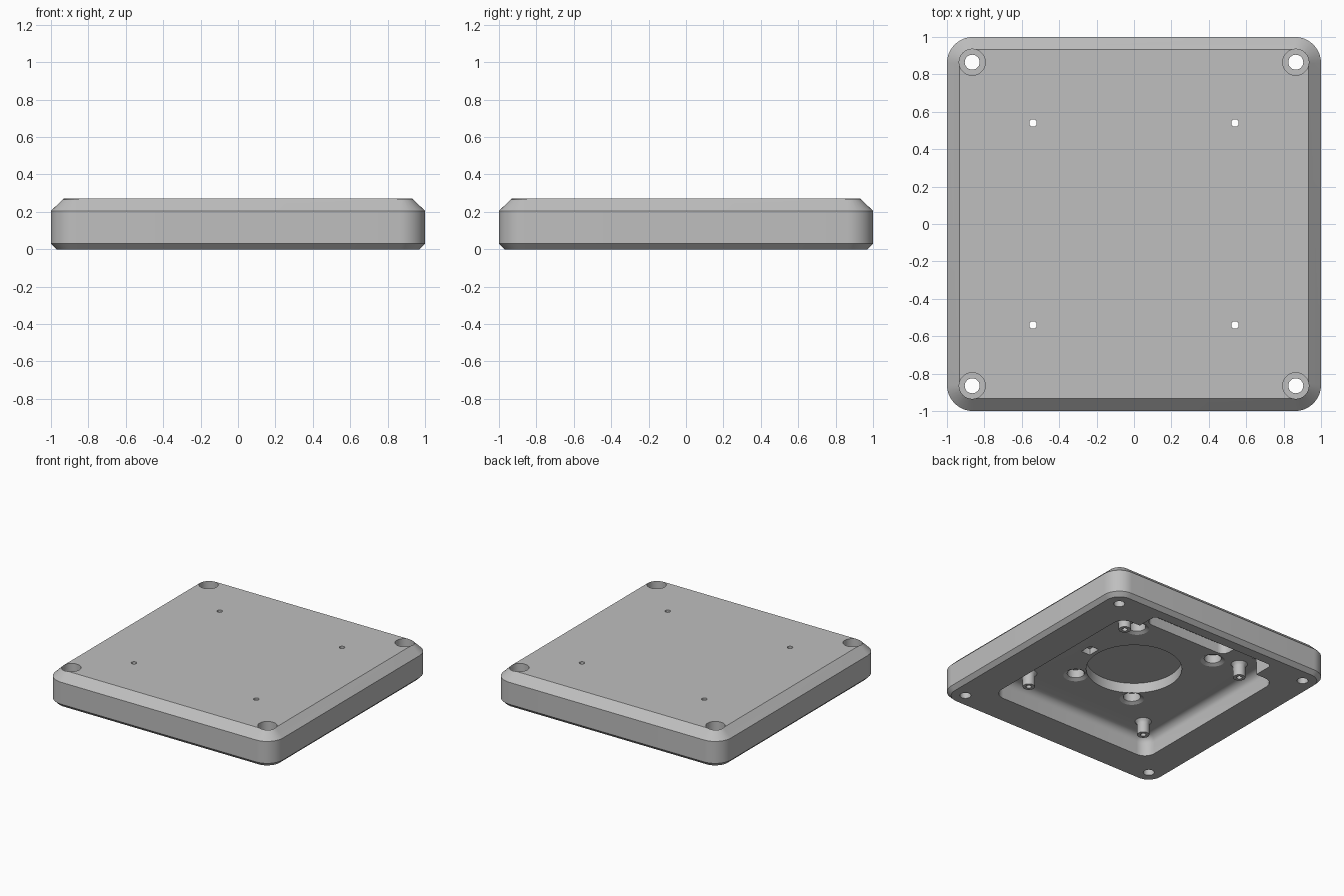
import bpy, bmesh
from math import sin, cos, pi, radians

cube = bpy.data.objects.get("Cube")
if cube:
    bpy.data.objects.remove(cube, do_unlink=True)

grey = bpy.data.materials.new("mid grey")
grey.use_nodes = True
grey.diffuse_color = (0.52, 0.52, 0.52, 1)
grey.node_tree.nodes["Principled BSDF"].inputs["Base Color"].default_value = (0.52, 0.52, 0.52, 1)


def loft(name, rings, closed=False):
    """Skin a stack of equal point rings; cap the ends or join last to first."""
    bm = bmesh.new()
    loops = [[bm.verts.new(p) for p in ring] for ring in rings]
    n = len(loops[0])
    pairs = list(zip(loops, loops[1:]))
    if closed:
        pairs.append((loops[-1], loops[0]))
    else:
        bm.faces.new(loops[0])
        bm.faces.new(loops[-1])
    for a, b in pairs:
        for i in range(n):
            j = (i + 1) % n
            bm.faces.new((a[i], a[j], b[j], b[i]))
    bmesh.ops.recalc_face_normals(bm, faces=bm.faces)
    mesh = bpy.data.meshes.new(name)
    bm.to_mesh(mesh)
    bm.free()
    obj = bpy.data.objects.new(name, mesh)
    bpy.context.collection.objects.link(obj)
    mesh.materials.append(grey)
    return obj


def rounded_block(name, x, y, hx, hy, r, levels, seg=8):
    """Rounded rectangle swept through (height, inset) levels."""
    corners = [(1, 1), (-1, 1), (-1, -1), (1, -1)]
    rings = []
    for z, inset in levels:
        ring = []
        for k, (sx, sy) in enumerate(corners):
            for i in range(seg + 1):
                a = (k + i / seg) * pi / 2
                ring.append((x + sx * (hx - r) + (r - inset) * cos(a),
                             y + sy * (hy - r) + (r - inset) * sin(a), z))
        rings.append(ring)
    return loft(name, rings)


def turned(name, x, y, profile, seg=32, closed=False):
    """Round part from (radius, height) points."""
    return loft(name, [[(x + r * cos(2 * pi * i / seg), y + r * sin(2 * pi * i / seg), z)
                        for i in range(seg)] for r, z in profile], closed)


def cut(target, cutter):
    mod = target.modifiers.new("cut", 'BOOLEAN')
    mod.operation = 'DIFFERENCE'
    mod.solver = 'EXACT'
    mod.object = cutter
    bpy.context.view_layer.objects.active = target
    bpy.ops.object.modifier_apply(modifier=mod.name)
    bpy.data.objects.remove(cutter, do_unlink=True)


TOP, CEILING, POCKET = 0.27, 0.16, 0.24
LOW = -0.05
quads = [(sx, sy) for sx in (-1, 1) for sy in (-1, 1)]

# Chamfered outer shell
body = rounded_block("housing", 0, 0, 1, 1, 0.14,
                     [(0, 0.03), (0.03, 0), (0.205, 0), (TOP, 0.067)], seg=12)

# Underside cavity with a filleted ceiling
fillet = 0.06
arc = [(CEILING - fillet + fillet * sin(a), fillet * (1 - cos(a)))
       for a in (i * pi / 12 for i in range(7))]
cut(body, rounded_block("cavity", 0, 0, 0.72, 0.72, 0.09, [(LOW, 0)] + arc))

# Rear bay and the slot above it
cut(body, rounded_block("bay", 0, 0.745, 0.55, 0.145, 0.03, [(LOW, 0), (CEILING, 0)]))
cut(body, rounded_block("slot", 0, 0.68, 0.37, 0.11, 0.06, [(0.1, 0), (POCKET, 0)]))

# Round recess with a small side notch
cut(body, turned("recess", 0, 0, [(0.346, 0.1), (0.346, POCKET)], seg=64))
cut(body, rounded_block("notch", 0.415, 0, 0.04, 0.05, 0.005, [(0.1, 0), (0.21, 0)], seg=2))

# Blind holes with eased rims in the cavity ceiling
for x, y in ((0.265, -0.34), (0.357, 0.46)):
    for side in (-1, 1):
        cut(body, turned("blind_hole", side * x, y,
                         [(0.088, 0.13), (0.088, CEILING), (0.062, 0.175), (0.062, POCKET)]))

# Corner screw holes with counterbores, and pilot holes
for sx, sy in quads:
    x, y = sx * 0.865, sy * 0.865
    cut(body, turned("screw_hole", x, y, [(0.04, LOW), (0.04, 0.18), (0.07, 0.18), (0.07, 0.32)]))
    cut(body, turned("pilot_hole", sx * 0.54, sy * 0.54, [(0.02, 0.1), (0.02, 0.32)], seg=24))

# Hollow mounting posts flaring into the ceiling
parts = [body]
for sx, sy in quads:
    parts.append(turned("mounting_post", sx * 0.54, sy * 0.54,
                        [(0.02, 0.05), (0.044, 0.05), (0.044, 0.13), (0.048, 0.145),
                         (0.06, CEILING), (0.06, 0.162), (0.02, 0.162)], seg=24, closed=True))

bpy.ops.object.select_all(action='DESELECT')
for obj in parts:
    obj.select_set(True)
bpy.context.view_layer.objects.active = body
bpy.ops.object.shade_smooth_by_angle(angle=radians(25))
